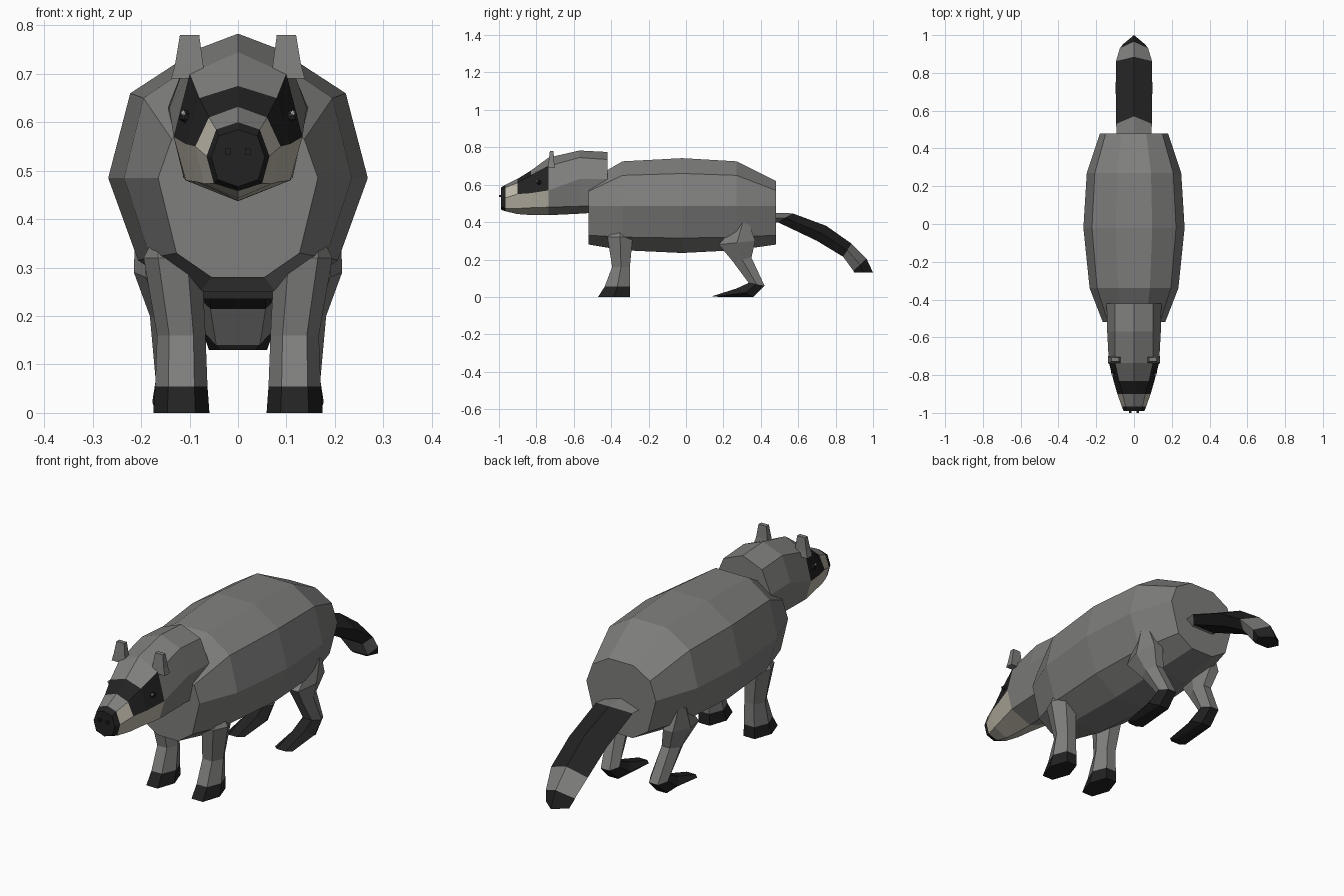
import bpy, bmesh

if "Cube" in bpy.data.objects:
    bpy.data.objects.remove(bpy.data.objects["Cube"])

def material(name, rgb):
    m = bpy.data.materials.new(name)
    m.diffuse_color = (*rgb, 1)
    m.use_nodes = True
    m.node_tree.nodes["Principled BSDF"].inputs["Base Color"].default_value = m.diffuse_color
    return m

MATS = [material("grey fur", (0.21, 0.21, 0.205)),
        material("black fur", (0.016, 0.016, 0.016)),
        material("cream fur", (0.50, 0.47, 0.39)),
        material("white glint", (0.8, 0.8, 0.8))]
GREY, BLACK, CREAM, WHITE = range(4)

def finish(bm, name):
    bmesh.ops.recalc_face_normals(bm, faces=bm.faces)
    me = bpy.data.meshes.new(name)
    bm.to_mesh(me)
    bm.free()
    for m in MATS:
        me.materials.append(m)
    ob = bpy.data.objects.new(name, me)
    bpy.context.collection.objects.link(ob)
    return ob

def loft(name, rings, colour=lambda seg, side: GREY, caps=(GREY, GREY)):
    """Skin a list of closed rings, colouring faces by segment and side."""
    bm = bmesh.new()
    vs = [[bm.verts.new(p) for p in r] for r in rings]
    n = len(rings[0])
    for s in range(len(vs) - 1):
        for i in range(n):
            j = (i + 1) % n
            f = bm.faces.new((vs[s][i], vs[s][j], vs[s + 1][j], vs[s + 1][i]))
            f.material_index = colour(s, i)
    bm.faces.new(vs[0][::-1]).material_index = caps[0]
    bm.faces.new(vs[-1]).material_index = caps[1]
    return finish(bm, name)

def ball(name, loc, r, mat):
    bm = bmesh.new()
    bmesh.ops.create_icosphere(bm, subdivisions=1, radius=r)
    bmesh.ops.translate(bm, verts=bm.verts, vec=loc)
    for f in bm.faces:
        f.material_index = mat
    finish(bm, name)

def box(name, loc, size, mat):
    bm = bmesh.new()
    bmesh.ops.create_cube(bm, size=1)
    for v in bm.verts:
        v.co = [c * s + l for c, s, l in zip(v.co, size, loc)]
    for f in bm.faces:
        f.material_index = mat
    finish(bm, name)

# Body: ten-sided barrel; y, half width, heights of the top and bottom rows
def body_ring(y, w, t, t2, b2, b):
    half = [(.36 * w, t), (.83 * w, t2), (w, .485), (.77 * w, b2), (.33 * w, b)]
    return ([(x, y, z) for x, z in half] +
            [(-x, y, z) for x, z in reversed(half)])

loft("body", [body_ring(*r) for r in (
    (-.52, .165, .62, .565, .33, .28),
    (-.34, .235, .725, .65, .32, .25),
    (-.02, .268, .742, .66, .315, .235),
    (.27, .25, .725, .65, .32, .25),
    (.48, .18, .62, .57, .33, .28))])

# Head: eight-sided, tapering into the snout
def head_ring(y, top, x1, z1, x2, z2, x3, z3, bot):
    return [(0, y, top), (x1, y, z1), (x2, y, z2), (x3, y, z3),
            (0, y, bot), (-x3, y, z3), (-x2, y, z2), (-x1, y, z1)]

def head_colour(seg, side):
    row = min(side, 7 - side)          # 0 roof, 1 upper cheek, 2 lower cheek, 3 chin
    if seg == 5:
        return BLACK                   # nose
    if seg < 2:
        return GREY
    if row >= 2:
        return CREAM
    if seg == 2:
        return BLACK if row == 1 else GREY
    if seg == 3:
        return BLACK
    return CREAM if row == 1 else GREY

loft("head", [head_ring(*r) for r in (
    (-.42, .775, .10, .735, .145, .63, .115, .49, .455),
    (-.57, .783, .10, .745, .142, .63, .112, .485, .445),
    (-.735, .745, .10, .70, .133, .57, .108, .48, .437),
    (-.83, .675, .08, .65, .108, .555, .085, .477, .438),
    (-.90, .632, .06, .61, .088, .55, .07, .473, .443),
    (-.965, .60, .045, .585, .065, .53, .05, .474, .458),
    (-.99, .585, .04, .572, .055, .528, .042, .482, .467))],
    head_colour, (GREY, BLACK))

# Tail: five-sided, tilted rings given by their top and bottom points
def tail_ring(yt, zt, yb, zb, w):
    ym, zm = .5 * (yt + yb), .5 * (zt + zb)
    return [(0, yt, zt), (w, ym, zm), (.6 * w, yb, zb),
            (-.6 * w, yb, zb), (-w, ym, zm)]

loft("tail", [tail_ring(*r) for r in (
    (.46, .45, .46, .39, .09),
    (.57, .447, .49, .40, .095),
    (.75, .38, .70, .30, .097),
    (.885, .285, .84, .215, .095),
    (.965, .205, .895, .14, .075),
    (1.0, .13, .90, .13, .06))],
    lambda seg, side: (GREY, BLACK, BLACK, GREY, BLACK)[seg], (GREY, BLACK))

# Legs: six-sided, each ring from a front point to a back point
def leg_ring(s, x, w, yf, zf, yb, zb):
    ym, zm = .5 * (yf + yb), .5 * (zf + zb)
    return [(s * (x + dx), y, z) for dx, y, z in (
        (-w, ym, zm), (-w * .5, yf, zf), (w * .5, yf, zf),
        (w, ym, zm), (w * .5, yb, zb), (-w * .5, yb, zb))]

FRONT = ((.15, .03, -.38, .35, -.33, .35),
         (.135, .060, -.42, .32, -.285, .32),
         (.117, .050, -.395, .16, -.30, .16),
         (.117, .054, -.435, .055, -.30, .055),
         (.117, .058, -.47, 0, -.30, 0))
HIND = ((.18, .032, .27, .39, .335, .40),
        (.165, .05, .175, .28, .37, .30),
        (.14, .042, .25, .19, .35, .21),
        (.125, .045, .335, .075, .42, .06),
        (.125, .052, .27, .045, .36, 0),
        (.125, .045, .14, .004, .18, 0))

for s, side in ((-1, "left"), (1, "right")):
    loft("front_leg_" + side, [leg_ring(s, *r) for r in FRONT],
         lambda seg, i: BLACK if seg == 3 else GREY, (GREY, BLACK))
    loft("hind_leg_" + side, [leg_ring(s, *r) for r in HIND],
         lambda seg, i: BLACK if seg >= 3 else GREY, (GREY, BLACK))
    # Ear: thin tapered slab
    loft("ear_" + side, [[(s * a, y0, z), (s * b, y0, z), (s * b, y1, z), (s * a, y1, z)]
         for a, b, y0, y1, z in ((.068, .138, -.738, -.70, .69),
                                 (.072, .130, -.735, -.705, .72),
                                 (.080, .120, -.728, -.708, .78))])
    ball("eye_" + side, (s * .109, -.785, .612), .014, BLACK)
    ball("eye_glint_" + side, (s * .113, -.797, .619), .006, WHITE)
    box("nostril_" + side, (s * .02, -.993, .54), (.012, .014, .012), BLACK)
